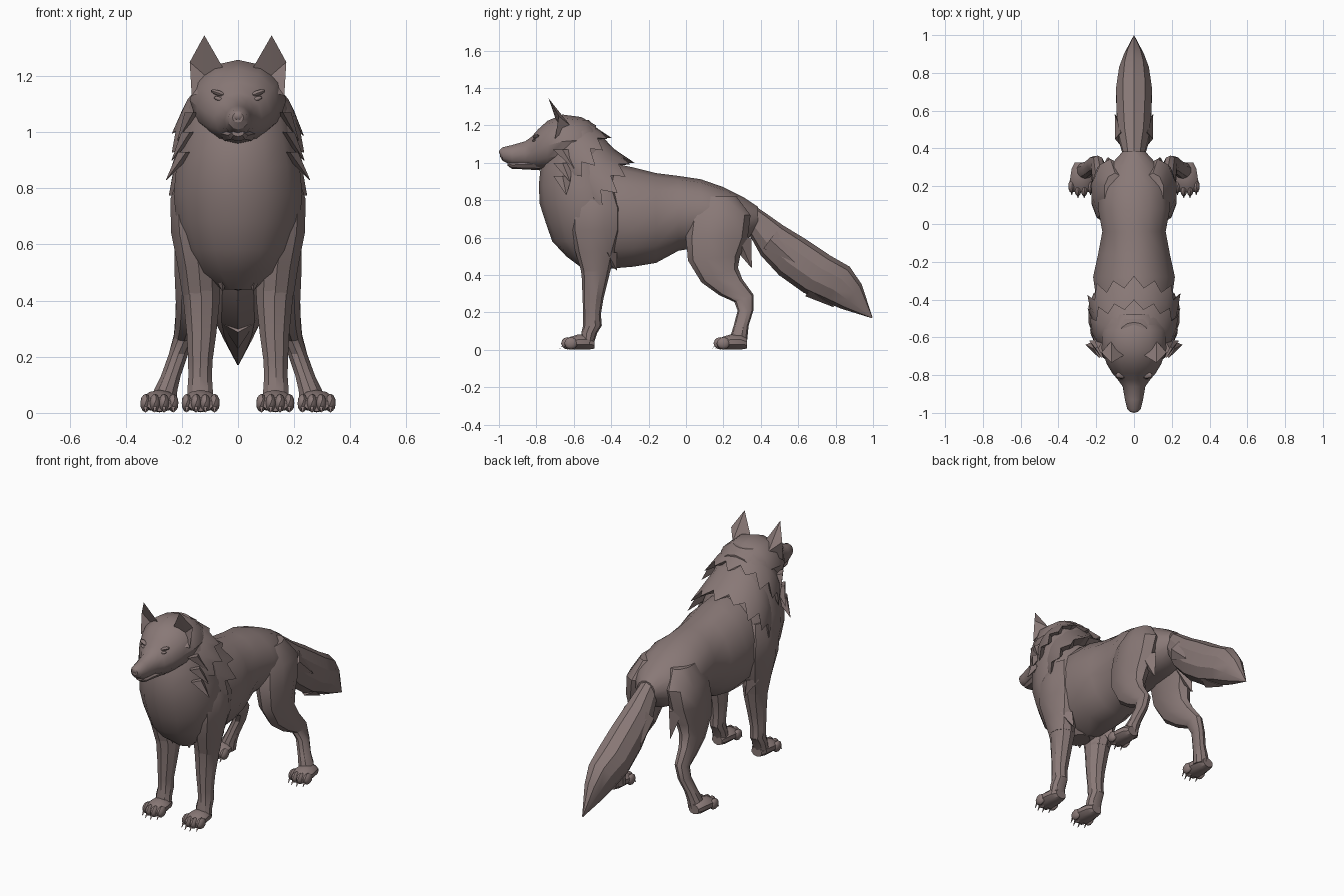
import bpy, bmesh, math
from mathutils import Vector, Matrix

fur = bpy.data.materials.new("brown_grey_fur")
fur.diffuse_color = (0.25, 0.19, 0.183, 1)


def finish(name, bm, angle=32):
    bmesh.ops.recalc_face_normals(bm, faces=bm.faces[:])
    me = bpy.data.meshes.new(name)
    bm.to_mesh(me)
    bm.free()
    me.materials.append(fur)
    ob = bpy.data.objects.new(name, me)
    bpy.context.collection.objects.link(ob)
    bpy.ops.object.select_all(action='DESELECT')
    ob.select_set(True)
    bpy.context.view_layer.objects.active = ob
    bpy.ops.object.shade_smooth_by_angle(angle=math.radians(angle))
    return ob


def loft(name, rings, n=12, jag=None, jag_ring=None, angle=32):
    """Skin over rings (x, y, z, half width, half depth, tilt in degrees)."""
    bm = bmesh.new()
    loops = []
    for k, (x, y, z, rx, rv, tilt) in enumerate(rings):
        t = math.radians(tilt)
        v = Vector((0, math.cos(t), math.sin(t)))
        loop = []
        for i in range(n):
            a = 2 * math.pi * i / n + math.pi / 2
            off = Vector((rx * math.cos(a), 0, 0)) + v * rv * math.sin(a)
            p = Vector((x, y, z)) + off
            if k == jag_ring and i % 2 == 0:      # long tuft points
                amount = (1.0, 0.75, 1.2)[i // 2 % 3]
                p += Vector(jag) * amount + off * 0.09
            loop.append(bm.verts.new(p))
        loops.append(loop)
    for a, b in zip(loops, loops[1:]):
        for i in range(n):
            j = (i + 1) % n
            bm.faces.new((a[i], a[j], b[j], b[i]))
    bm.faces.new(loops[0])
    bm.faces.new(loops[-1])
    return finish(name, bm, angle)


def spine(rows):
    """Upright rings from (y, top, bottom, half width)."""
    return [(0, y, (t + b) / 2, w, (t - b) / 2, 90) for y, t, b, w in rows]


def column(rows, s=1):
    """Level rings from (z, y front, y back, x centre, half width)."""
    return [(s * x, (f + b) / 2, z, w, (b - f) / 2, 0) for z, f, b, x, w in rows]


def blob(name, loc, size, turn=0):
    bm = bmesh.new()
    bmesh.ops.create_icosphere(bm, subdivisions=2, radius=1, matrix=Matrix.Translation(loc)
                               @ Matrix.Rotation(turn, 4, 'Y') @ Matrix.Diagonal((*size, 1)))
    return finish(name, bm)


def tuft(name, base, tip, w, d, tilt=0):
    loft(name, [(*base, w, d, tilt), (*tip, 0.002, 0.002, tilt)], 4)


# Trunk
loft("body", spine([
    (-.62, .96, .50, .17), (-.52, 1.0, .455, .205), (-.40, 1.0, .435, .205),
    (-.28, .975, .445, .222), (-.16, .945, .465, .195), (-.04, .93, .53, .172),
    (.08, .912, .55, .195), (.20, .87, .56, .185), (.31, .815, .58, .13),
    (.385, .765, .64, .06)]), 14)

# Chest and neck
loft("chest_and_neck", column([
    (.44, -.56, -.42, 0, .06), (.50, -.64, -.36, 0, .15), (.58, -.715, -.3, 0, .19),
    (.68, -.75, -.27, 0, .225), (.78, -.782, -.27, 0, .235), (.88, -.787, -.31, 0, .225),
    (.97, -.778, -.36, 0, .205), (1.07, -.74, -.41, 0, .185), (1.17, -.70, -.46, 0, .15),
    (1.23, -.66, -.52, 0, .08)]), 14)

# Mane in two overlapping jagged layers
loft("shoulder_mane", [
    (0, -.56, .99, .18, .19, 56), (0, -.50, .905, .22, .205, 56),
    (0, -.455, .855, .232, .215, 56), (0, -.48, .88, .17, .15, 56)],
    28, (0, .05, -.05), 2, 25)
loft("neck_mane", [
    (0, -.65, 1.10, .14, .15, 56), (0, -.605, 1.05, .2, .185, 56),
    (0, -.56, 1.005, .222, .198, 56), (0, -.575, 1.02, .16, .14, 56)],
    28, (0, .04, -.05), 2, 25)

# Head with tapering muzzle
loft("head", spine([
    (-.995, 1.07, 1.035, .02), (-.98, 1.083, 1.01, .036), (-.93, 1.095, .985, .048),
    (-.86, 1.115, .98, .06), (-.825, 1.14, .97, .085), (-.79, 1.18, .965, .115),
    (-.74, 1.225, .96, .145), (-.66, 1.258, .97, .172), (-.56, 1.245, 1.0, .165),
    (-.48, 1.2, 1.04, .11)]), 12)
loft("lower_jaw", spine([
    (-.955, 1.01, .985, .022), (-.93, 1.01, .968, .036), (-.86, 1.02, .965, .05),
    (-.78, 1.03, .96, .07)]), 8)
blob("nose", (0, -.978, 1.058), (.027, .022, .022))

for s, side in ((-1, "left"), (1, "right")):
    # Hollow ear
    pts = [(.12, -.735, 1.345), (.045, -.69, 1.215), (.172, -.68, 1.25), (.165, -.70, 1.13),
           (.095, -.745, 1.15), (.12, -.62, 1.2), (.115, -.675, 1.2)]
    bm = bmesh.new()
    T, I, O, B, F, K, C = [bm.verts.new((s * x, y, z)) for x, y, z in pts]
    for f in ((T, I, C), (T, C, O), (O, C, B), (I, F, C), (F, B, C),
              (T, O, K), (T, K, I), (O, B, K), (I, K, B, F)):
        bm.faces.new(f)
    finish(side + "_ear", bm)

    # Eye, brow and cheek tufts
    blob(side + "_eye", (s * .066, -.812, 1.118), (.022, .01, .008), -s * .35)
    blob(side + "_brow", (s * .066, -.800, 1.138), (.034, .018, .010), -s * .35)
    for i in range(3):
        z = 1.07 - i * .07
        tuft(f"{side}_cheek_tuft_{i + 1}", (s * (.16 + .012 * i), -.66, z),
             (s * (.215 + .02 * i), -.60 - .02 * i, z - .10), .03, .05)

    # Front leg
    loft(side + "_shoulder", column([
        (.86, -.56, -.38, .16, .05), (.76, -.62, -.34, .17, .075), (.64, -.62, -.34, .16, .082),
        (.52, -.59, -.38, .14, .078), (.42, -.56, -.405, .132, .07)], s), 10)
    loft(side + "_front_leg", column([
        (.50, -.575, -.39, .135, .075), (.40, -.558, -.41, .13, .068),
        (.28, -.553, -.44, .13, .055), (.19, -.55, -.455, .134, .046),
        (.13, -.55, -.45, .135, .044), (.09, -.56, -.475, .135, .047),
        (.03, -.56, -.495, .135, .05)], s), 10)
    tuft(side + "_elbow_tuft", (s * .15, -.42, .52), (s * .14, -.37, .425), .05, .05)
    tuft(side + "_chest_tuft", (s * .06, -.56, .53), (s * .055, -.55, .435), .05, .05)

    # Hind leg
    loft(side + "_hind_leg", [(s * x, y, z, w, d, t) for x, y, z, w, d, t in (
        (.10, .17, .82, .06, .10, 0), (.125, .18, .72, .095, .165, 0),
        (.145, .165, .60, .085, .165, 0), (.157, .15, .49, .072, .14, 5),
        (.168, .18, .40, .056, .105, 22), (.18, .24, .335, .045, .075, 35),
        (.192, .31, .275, .038, .055, 20), (.212, .318, .21, .036, .042, 0),
        (.24, .295, .13, .037, .04, 0), (.258, .285, .08, .044, .045, 0),
        (.265, .28, .03, .047, .045, 0))], 10)
    tuft(side + "_thigh_tuft", (s * .13, .28, .60), (s * .14, .35, .44), .05, .07)

    # Paws with toes and claws
    for part, px, py in (("front", .133, -.58), ("hind", .28, .235)):
        x = s * px
        loft(f"{side}_{part}_paw", [
            (x, py + .09, .035, .035, .028, 90), (x, py + .06, .042, .052, .04, 90),
            (x, py, .042, .062, .04, 90), (x, py - .04, .036, .06, .033, 90),
            (x, py - .065, .03, .045, .025, 90)], 10)
        for i in range(4):
            off = (i - 1.5) * .033
            reach = .052 if i in (1, 2) else .035
            tx, ty = x + off, py - reach
            blob(f"{side}_{part}_toe_{i + 1}", (tx, ty, .035), (.019, .036, .033))
            tuft(f"{side}_{part}_claw_{i + 1}", (tx, ty - .025, .03),
                 (tx, ty - .045, .003), .008, .01, 60)

# Bushy tail
loft("tail", [
    (0, .32, .73, .05, .06, 55), (0, .39, .665, .065, .075, 53), (0, .46, .585, .085, .10, 53),
    (0, .57, .495, .096, .12, 53), (0, .70, .405, .1, .122, 55), (0, .81, .35, .083, .115, 55),
    (0, .885, .285, .055, .085, 50), (0, .995, .172, .003, .003, 50)], 10, angle=25)
for i, (y, z) in enumerate(((.52, .43), (.66, .32))):
    tuft(f"tail_tuft_{i + 1}", (0, y, z), (0, y + .13, z - .09), .06, .04, 55)
for s, side in ((-1, "left"), (1, "right")):
    tuft(side + "_tail_tuft", (s * .07, .45, .59), (s * .1, .58, .47), .03, .06, 53)
